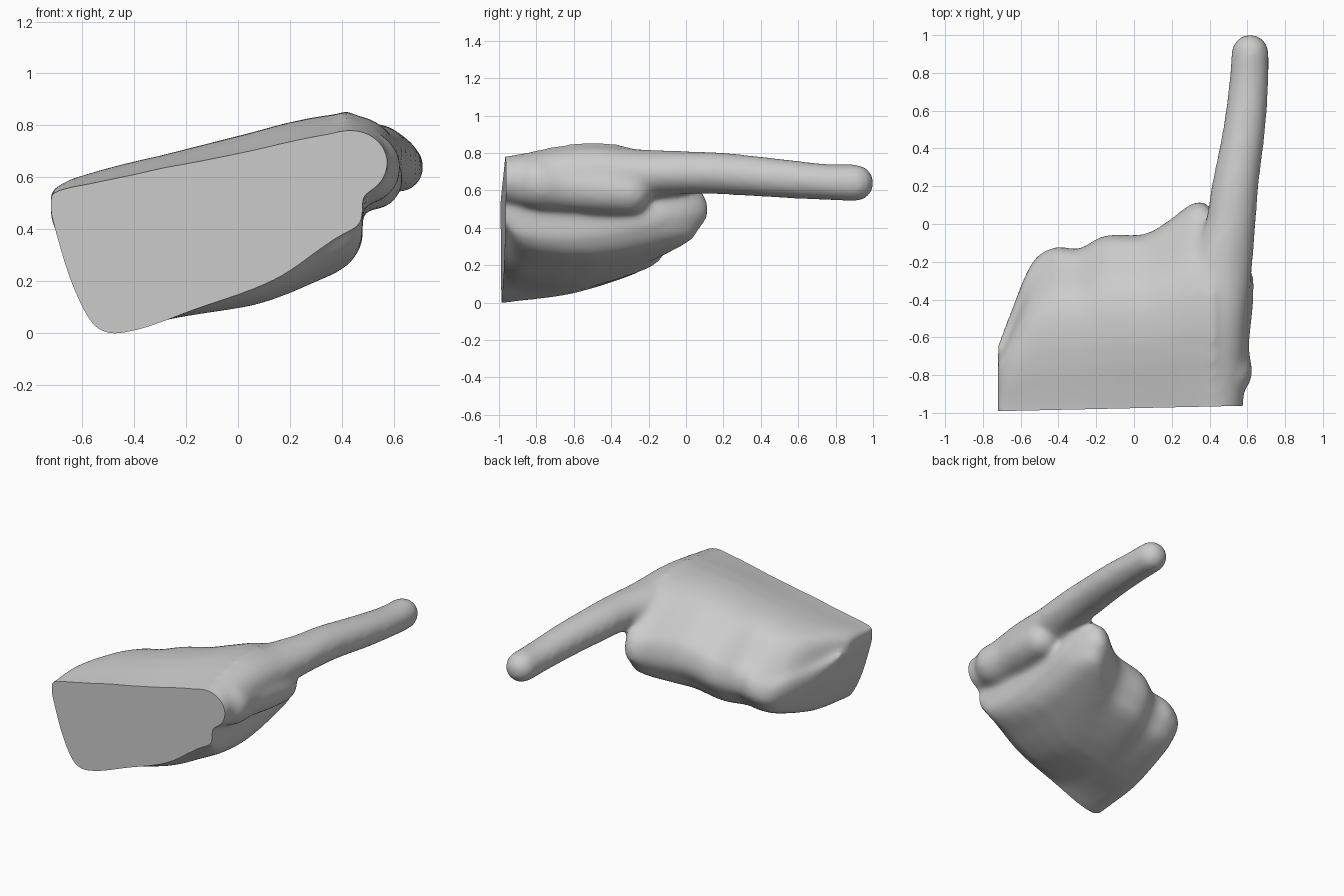
import bpy, bmesh, math
from mathutils import Vector

cube = bpy.data.objects.get("Cube")
if cube:
    bpy.data.objects.remove(cube, do_unlink=True)

skin = bpy.data.materials.new("light_grey")
skin.use_nodes = True
grey = (0.6, 0.6, 0.6, 1)
skin.diffuse_color = grey
skin.node_tree.nodes["Principled BSDF"].inputs["Base Color"].default_value = grey


def flowing(rows, steps=4):
    """Smooth curve through rows of numbers."""
    rows = [Vector(r) for r in rows]
    out = []
    for i in range(len(rows) - 1):
        a, b = rows[i], rows[i + 1]
        before = rows[max(i - 1, 0)]
        after = rows[min(i + 2, len(rows) - 1)]
        for k in range(steps):
            t = k / steps
            ease = t * t * (3 - 2 * t)
            leave = (b - before) * (t * (1 - t) ** 2 / 2)
            arrive = (after - a) * (t * t * (t - 1) / 2)
            out.append(a * (1 - ease) + b * ease + leave + arrive)
    return out + [rows[-1]]


def loft(bm, rings):
    """Closed skin through matching rings of points."""
    loops = [[bm.verts.new(p) for p in ring] for ring in rings]
    faces = [bm.faces.new(loops[0]), bm.faces.new(loops[-1])]
    for a, b in zip(loops, loops[1:]):
        n = len(a)
        for i in range(n):
            j = (i + 1) % n
            faces.append(bm.faces.new((a[i], a[j], b[j], b[i])))
    bmesh.ops.recalc_face_normals(bm, faces=faces)


def finger_tube(bm, path, sides=24):
    """Rounded tube along y; path rows are x, y, z, half width, half height."""
    def dome(row, direction):
        x, y, z, w, h = row
        out = []
        for k in range(1, 6):
            a = math.radians(k * 17)
            out.append((x, y + direction * w * math.sin(a), z, w * math.cos(a), h * math.cos(a)))
        return out
    rows = dome(path[0], -1)[::-1] + flowing(path) + dome(path[-1], 1)
    turn = [math.tau * i / sides for i in range(sides)]
    loft(bm, [[(x + w * math.cos(a), y, z + h * math.sin(a)) for a in turn]
              for x, y, z, w, h in rows])


bm = bmesh.new()

# Curled fist: x, back y, front top, crest, back top, front bottom, middle bottom, back bottom
FRONT = -1.1
fist = [
    (-.72, -.63, .54, .55, .48, .46, .46, .44),
    (-.65, -.46, .56, .59, .46, .22, .24, .28),
    (-.57, -.26, .575, .615, .44, .05, .09, .20),
    (-.50, -.16, .59, .635, .43, .00, .05, .155),
    (-.40, -.12, .61, .66, .47, .01, .055, .16),
    (-.29, -.13, .635, .685, .50, .045, .06, .165),
    (-.15, -.06, .66, .72, .55, .10, .08, .185),
    (.05, -.055, .70, .77, .60, .175, .11, .215),
    (.18, .015, .73, .805, .62, .24, .15, .25),
    (.30, .105, .755, .83, .63, .33, .20, .30),
    (.38, .11, .765, .84, .63, .39, .235, .33),
    (.44, .02, .75, .83, .61, .42, .28, .36),
    (.48, -.15, .48, .49, .47, .44, .35, .40),
]
rings = []
for x, back, tf, crest, tb, bf, bm_z, bb in flowing(fist):
    span = back + .98
    nose = tb * .5 + bb * .5
    blend = .75 if bf > bm_z else .2
    profile = [(x, FRONT, bf), (x, -.98, bf), (x, -.98 + span * .1, bf + (bm_z - bf) * blend),
               (x, -.98 + span * .45, bm_z), (x, back - .14, bb),
               (x, back - .05, (nose + bb) / 2), (x, back, nose),
               (x, back - .02, (tb + nose) / 2 + .02), (x, back - .09, tb),
               (x, -.98 + span * .67, crest * .85 + tb * .15),
               (x, -.98 + span * .38, crest), (x, -.98, tf), (x, FRONT, tf)]
    rings.append(flowing(profile, 3))
loft(bm, rings)

# Pointing finger with its knuckle running back over the palm
finger_tube(bm, [
    (.43, -.95, .655, .15, .13),
    (.43, -.55, .69, .17, .15),
    (.455, -.25, .69, .17, .13),
    (.51, .00, .695, .135, .115),
    (.535, .20, .69, .125, .112),
    (.583, .50, .665, .113, .105),
    (.608, .75, .645, .105, .097),
    (.615, .905, .64, .10, .10),
])

# Folded thumb along the side, swelling at its base and tip
finger_tube(bm, [
    (.47, -.90, .645, .105, .12),
    (.485, -.80, .64, .143, .14),
    (.48, -.65, .625, .13, .135),
    (.50, -.45, .605, .13, .13),
    (.52, -.30, .59, .115, .115),
])

mesh = bpy.data.meshes.new("pointing_hand")
bm.to_mesh(mesh)
bm.free()
hand = bpy.data.objects.new("pointing_hand", mesh)
bpy.context.collection.objects.link(hand)

# Fuse the parts into one soft skin
remesh = hand.modifiers.new("fuse", 'REMESH')
remesh.mode = 'VOXEL'
remesh.voxel_size = .018
soften = hand.modifiers.new("soften", 'SMOOTH')
soften.factor = .5
soften.iterations = 14
graph = bpy.context.evaluated_depsgraph_get()
fused = bpy.data.meshes.new_from_object(hand.evaluated_get(graph))
hand.modifiers.clear()
hand.data = fused

# Flat cut at the wrist
bm = bmesh.new()
bm.from_mesh(fused)
cut = bmesh.ops.bisect_plane(bm, geom=bm.verts[:] + bm.edges[:] + bm.faces[:],
                             plane_co=Vector((0, -.975, 0)),
                             plane_no=Vector((.022, -1, 0)), clear_outer=True)
rim = [e for e in cut["geom_cut"] if isinstance(e, bmesh.types.BMEdge) and e.is_boundary]
bmesh.ops.holes_fill(bm, edges=rim, sides=0)
bmesh.ops.recalc_face_normals(bm, faces=bm.faces[:])
bm.to_mesh(fused)
bm.free()

fused.materials.clear()
fused.materials.append(skin)
for face in fused.polygons:
    face.material_index = 0
bpy.ops.object.select_all(action='DESELECT')
hand.select_set(True)
bpy.context.view_layer.objects.active = hand
bpy.ops.object.shade_smooth_by_angle(angle=math.radians(40))
